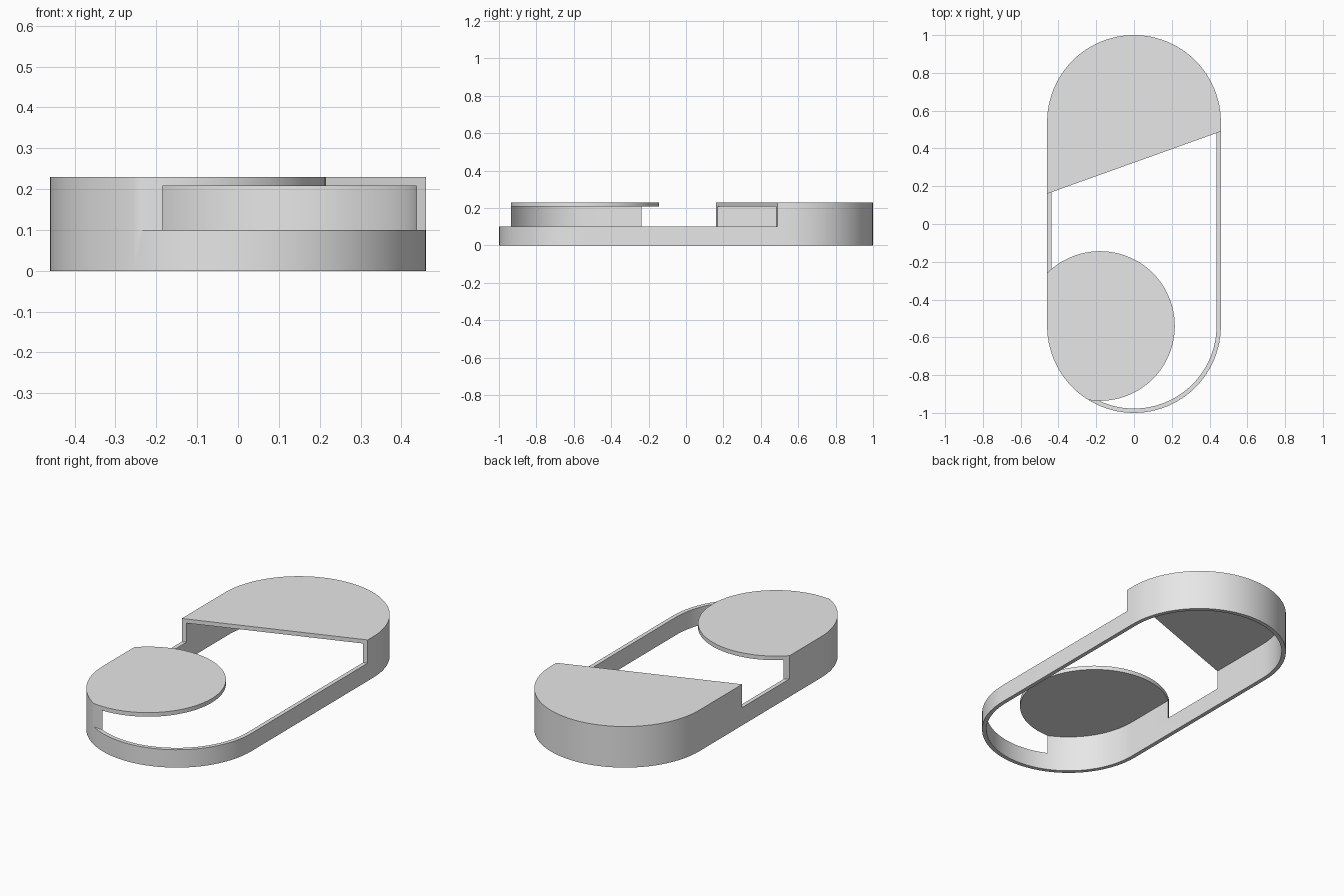
import bpy, bmesh, math

cube = bpy.data.objects.get("Cube")
if cube:
    bpy.data.objects.remove(cube, do_unlink=True)

RADIUS, STRAIGHT, HEIGHT = 0.46, 0.54, 0.23   # rounded outline and full height
WALL, RIM = 0.023, 0.10                       # shell thickness and low rim height


def arc(cx, cy, r, start, sweep, steps):
    return [(cx + r * math.cos(start + sweep * i / steps),
             cy + r * math.sin(start + sweep * i / steps)) for i in range(steps + 1)]


def stadium(r):
    return (arc(0, STRAIGHT, r, 0, math.pi, 48)
            + arc(0, -STRAIGHT, r, math.pi, math.pi, 48))


def prism(name, outline, bottom, top):
    bm = bmesh.new()
    face = bm.faces.new([bm.verts.new((x, y, bottom)) for x, y in outline])
    ext = bmesh.ops.extrude_face_region(bm, geom=[face])
    verts = [g for g in ext["geom"] if isinstance(g, bmesh.types.BMVert)]
    bmesh.ops.translate(bm, vec=(0, 0, top - bottom), verts=verts)
    bmesh.ops.recalc_face_normals(bm, faces=bm.faces)
    mesh = bpy.data.meshes.new(name)
    bm.to_mesh(mesh)
    bm.free()
    obj = bpy.data.objects.new(name, mesh)
    bpy.context.collection.objects.link(obj)
    return obj


def subtract(target, cutter):
    cutter.hide_render = True
    mod = target.modifiers.new("cut", "BOOLEAN")
    mod.operation, mod.solver, mod.object = "DIFFERENCE", "EXACT", cutter
    bpy.context.view_layer.update()
    deps = bpy.context.evaluated_depsgraph_get()
    mesh = bpy.data.meshes.new_from_object(target.evaluated_get(deps))
    target.modifiers.clear()
    target.data = mesh
    bpy.data.objects.remove(cutter, do_unlink=True)


# Rounded case, hollow from below with a closed top
shell = prism("case_shell", stadium(RADIUS), 0, HEIGHT)
subtract(shell, prism("cavity", stadium(RADIUS - WALL), -0.1, HEIGHT - WALL))

# Opening: everything in front of the slanted edge except the round cover
edge = [(-0.6, 0.11), (-0.6, -1.2), (0.6, -1.2), (0.6, 0.54)]
opening = prism("opening", edge, RIM, 0.4)
subtract(opening, prism("round_cover", arc(-0.18, -0.54, 0.396, 0, math.tau, 96)[:-1], 0, 0.5))
subtract(shell, opening)

# Single light grey finish
mat = bpy.data.materials.new("light_grey")
mat.use_nodes = True
colour = (0.8, 0.8, 0.8, 1)
mat.diffuse_color = colour
mat.node_tree.nodes["Principled BSDF"].inputs["Base Color"].default_value = colour
shell.data.materials.clear()
shell.data.materials.append(mat)

# Smooth curved walls with crisp edges
bpy.ops.object.select_all(action="DESELECT")
shell.select_set(True)
bpy.context.view_layer.objects.active = shell
bpy.ops.object.shade_smooth_by_angle(angle=math.radians(30))
